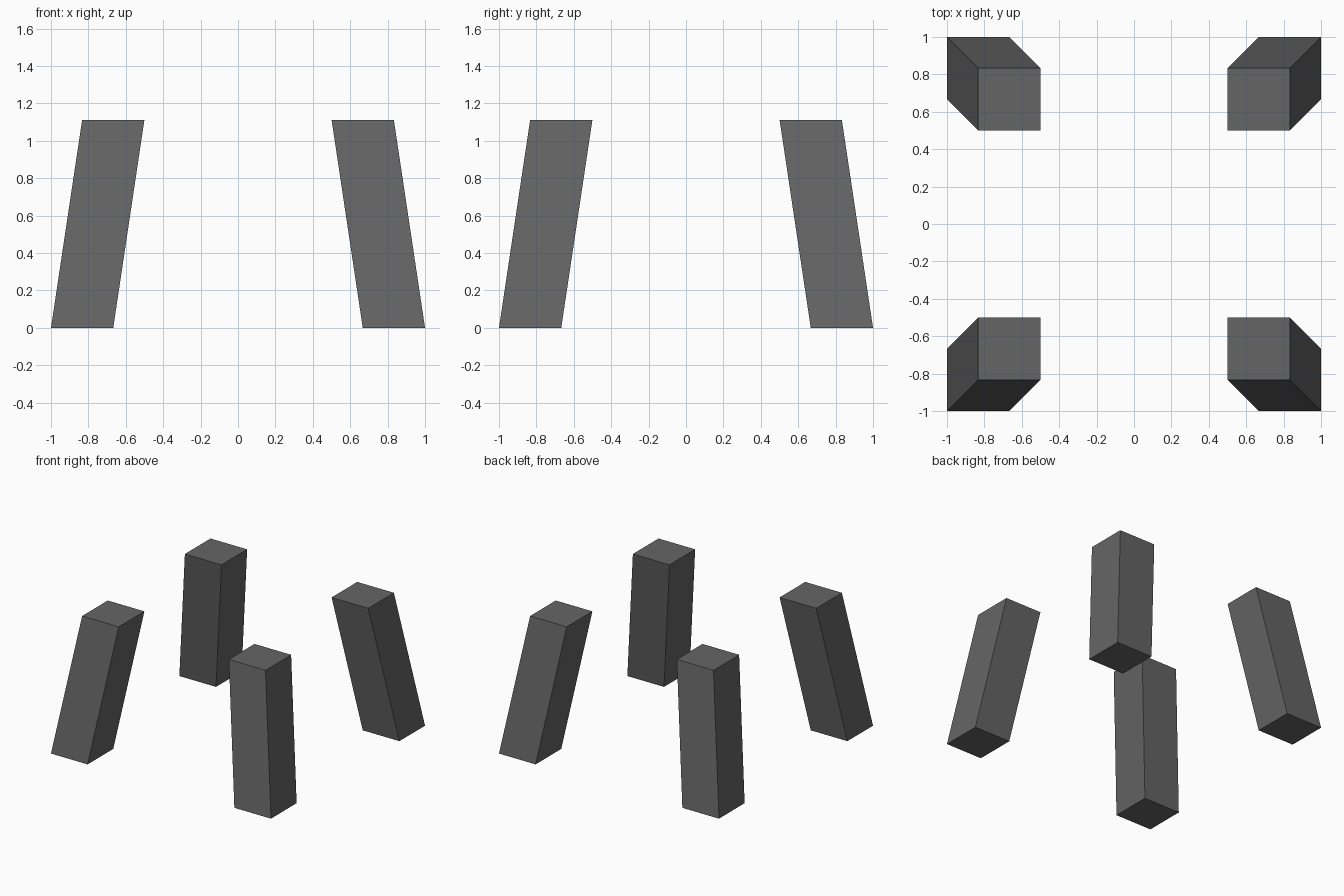
import bpy
import bmesh
from mathutils import Matrix

if "Cube" in bpy.data.objects:
    bpy.data.objects.remove(bpy.data.objects["Cube"])

HEIGHT = 1.111   # leg height
WIDTH = 0.333    # square section
FOOT = 0.8335    # foot centre offset from the axes
HEAD = 0.667     # top centre offset from the axes

# Dark grey finish
dark_grey = bpy.data.materials.new("dark_grey")
dark_grey.diffuse_color = (0.13, 0.13, 0.13, 1)
dark_grey.use_nodes = True
dark_grey.node_tree.nodes["Principled BSDF"].inputs["Base Color"].default_value = dark_grey.diffuse_color


def make_leg(name, sx, sy):
    """Square post sheared inward so both ends stay level."""
    bm = bmesh.new()
    bmesh.ops.create_cube(bm, size=1.0)
    bmesh.ops.transform(bm, matrix=Matrix.Diagonal((WIDTH, WIDTH, HEIGHT, 1)), verts=bm.verts)
    for v in bm.verts:
        offset = HEAD if v.co.z > 0 else FOOT
        v.co.x += sx * offset
        v.co.y += sy * offset
        v.co.z += HEIGHT / 2
    mesh = bpy.data.meshes.new(name)
    bm.to_mesh(mesh)
    bm.free()
    mesh.materials.append(dark_grey)
    bpy.context.collection.objects.link(bpy.data.objects.new(name, mesh))


# Four splayed legs, one per corner
for y_name, sy in (("front", -1), ("back", 1)):
    for x_name, sx in (("left", -1), ("right", 1)):
        make_leg(f"{y_name}_{x_name}_leg", sx, sy)
